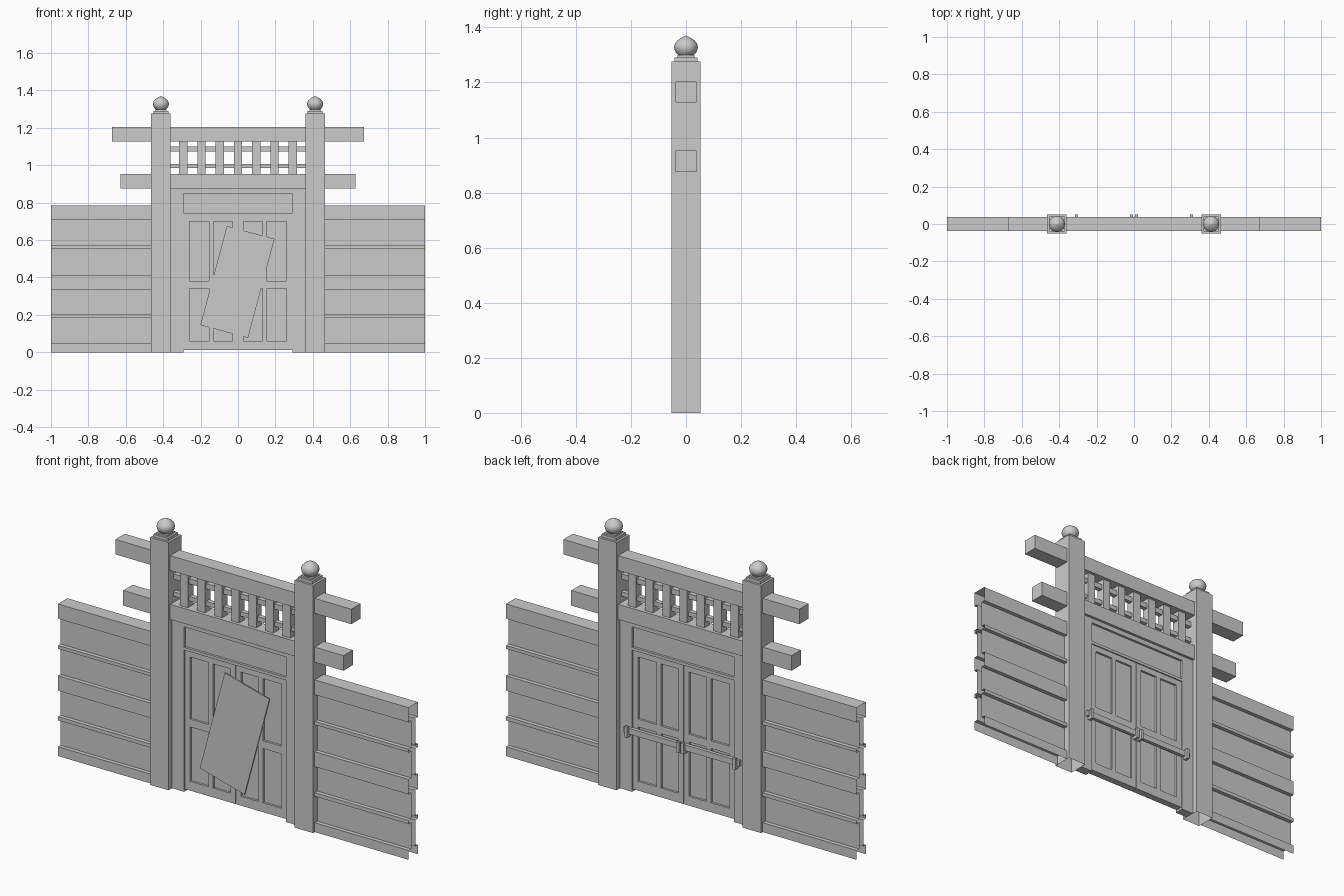
import bpy, bmesh, math
from mathutils import Matrix

cube = bpy.data.objects.get("Cube")
if cube:
    bpy.data.objects.remove(cube, do_unlink=True)

mat = bpy.data.materials.new("plain_grey")
mat.use_nodes = True
GREY = (0.6, 0.6, 0.6, 1)
mat.diffuse_color = GREY
mat.node_tree.nodes["Principled BSDF"].inputs["Base Color"].default_value = GREY


def finish(name, bm):
    bmesh.ops.recalc_face_normals(bm, faces=bm.faces)
    mesh = bpy.data.meshes.new(name)
    bm.to_mesh(mesh)
    bm.free()
    mesh.materials.append(mat)
    ob = bpy.data.objects.new(name, mesh)
    bpy.context.collection.objects.link(ob)
    return ob


def add_box(bm, x0, x1, y0, y1, z0, z1):
    m = Matrix.Translation(((x0 + x1) / 2, (y0 + y1) / 2, (z0 + z1) / 2))
    m = m @ Matrix.Diagonal((x1 - x0, y1 - y0, z1 - z0, 1))
    return bmesh.ops.create_cube(bm, size=1, matrix=m)["verts"]


def boxes(name, items):
    bm = bmesh.new()
    for b in items:
        add_box(bm, *b)
    return finish(name, bm)


def slab(x0, x1, half, z0, z1):
    return (x0, x1, -half, half, z0, z1)


SIDES = (("right", -1), ("left", 1))
POST_X, POST_HALF, POST_TOP = 0.412, 0.052, 1.276
INNER = POST_X - POST_HALF
WALL_OUT, WALL_IN, WALL_TOP = 0.038, 0.017, 0.784

# Plank wall: stepped shell, open at the ends and below
BANDS = ((0, 0.048), (0.184, 0.203), (0.337, 0.414), (0.553, 0.57), (0.708, WALL_TOP))
half_profile = []
for i, (lo, hi) in enumerate(BANDS):
    if i:
        half_profile += [(WALL_IN, lo)]
    half_profile += [(WALL_OUT, lo), (WALL_OUT, hi)]
    if hi < WALL_TOP:
        half_profile += [(WALL_IN, hi)]
profile = [(-y, z) for y, z in half_profile] + half_profile[::-1]


def wall(name, side):
    bm = bmesh.new()
    rows = [[bm.verts.new((side * x, y, z)) for y, z in profile]
            for x in (POST_X + POST_HALF, 1)]
    a, b = rows
    for i in range(len(profile) - 1):
        bm.faces.new((a[i], b[i], b[i + 1], a[i + 1]))
    return finish(name, bm)


# Post: box open underneath
def post(name, side):
    bm = bmesh.new()
    c = side * POST_X
    add_box(bm, *slab(c - POST_HALF, c + POST_HALF, POST_HALF, 0, POST_TOP))
    bottom = [f for f in bm.faces if f.calc_center_median().z < 0.01]
    bmesh.ops.delete(bm, geom=bottom, context="FACES_ONLY")
    return finish(name, bm)


# Finial: turned onion shape
FINIAL = ((0.026, 1.298), (0.036, 1.307), (0.041, 1.318), (0.043, 1.329),
          (0.040, 1.341), (0.031, 1.353), (0.017, 1.362), (0.007, 1.367), (0, 1.371))


def finial(name, side):
    bm = bmesh.new()
    pts = [bm.verts.new((r, 0, z)) for r, z in FINIAL]
    edges = [bm.edges.new(p) for p in zip(pts, pts[1:])]
    bmesh.ops.spin(bm, geom=pts + edges, cent=(0, 0, 0), axis=(0, 0, 1),
                   angle=math.tau, steps=24)
    bmesh.ops.remove_doubles(bm, verts=bm.verts, dist=0.0001)
    bmesh.ops.translate(bm, verts=bm.verts, vec=(side * POST_X, 0, 0))
    ob = finish(name, bm)
    for p in ob.data.polygons:
        p.use_smooth = True


for label, s in SIDES:
    wall(label + "_plank_wall", s)
    post(label + "_post", s)
    c = s * POST_X
    boxes(label + "_post_cap", [slab(c - h, c + h, h, z0, z1) for h, z0, z1 in
                                ((0.041, POST_TOP, 1.291), (0.031, 1.291, 1.299))])
    finial(label + "_finial", s)

# Cross beams
boxes("upper_beam", [slab(-0.673, 0.673, 0.038, 1.127, 1.204)])
boxes("lower_beam", [slab(-0.628, 0.628, 0.038, 0.875, 0.953)])

# Lattice between the beams
boxes("balusters", [slab(i * 0.0975 - 0.022, i * 0.0975 + 0.022, 0.022, 0.953, 1.127)
                    for i in range(-3, 4)])
boxes("lattice_rails", [slab(-INNER, INNER, 0.012, z0, z1)
                        for z0, z1 in ((0.985, 1.008), (1.073, 1.1))])

# Door frame with a recessed panel over the doors
JAMB = 0.291
frame = [slab(*sorted((s * JAMB, s * INNER)), 0.024, 0, 0.875) for _, s in SIDES]
frame += [slab(-JAMB, JAMB, 0.024, z0, z1) for z0, z1 in ((0.73, 0.745), (0.85, 0.875))]
boxes("door_frame", frame)
boxes("transom_panel", [slab(-JAMB, JAMB, 0.012, 0.745, 0.85)])

# Two door leaves: thin core, raised stiles and rails
for label, s in SIDES:
    leaf = [slab(*sorted((s * 0.001, s * JAMB)), 0.007, 0.012, 0.73)]
    for x0, x1 in ((0.001, 0.03), (0.13, 0.156), (0.26, JAMB)):
        leaf.append(slab(*sorted((s * x0, s * x1)), 0.018, 0.012, 0.73))
    for z0, z1 in ((0.012, 0.06), (0.34, 0.38), (0.70, 0.73)):
        for x0, x1 in ((0.03, 0.13), (0.156, 0.26)):
            leaf.append(slab(*sorted((s * x0, s * x1)), 0.018, z0, z1))
    boxes(label + "_door", leaf)

# Locking bar and brackets on the back
boxes("locking_bar", [(-0.33, 0.33, 0.019, 0.037, 0.3, 0.33)])
brackets = []
for x in (-0.308, -0.013, 0.013, 0.308):
    brackets += [(x - 0.008, x + 0.008, 0.037, 0.05, 0.285, 0.34),
                 (x - 0.008, x + 0.008, 0.017, 0.037, 0.285, 0.3)]
boxes("bar_brackets", brackets)

# Tilted notice on the front of the doors
bm = bmesh.new()
add_box(bm, -0.132, 0.132, -0.023, -0.02, -0.274, 0.274)
bmesh.ops.transform(bm, verts=bm.verts, matrix=Matrix.Translation((-0.003, 0, 0.376))
                    @ Matrix.Rotation(math.radians(15), 4, "Y"))
for v in bm.verts:
    v.co.y = -0.0235 if v.co.y < -0.0215 else -0.0185
notice = finish("notice_sheet", bm)
